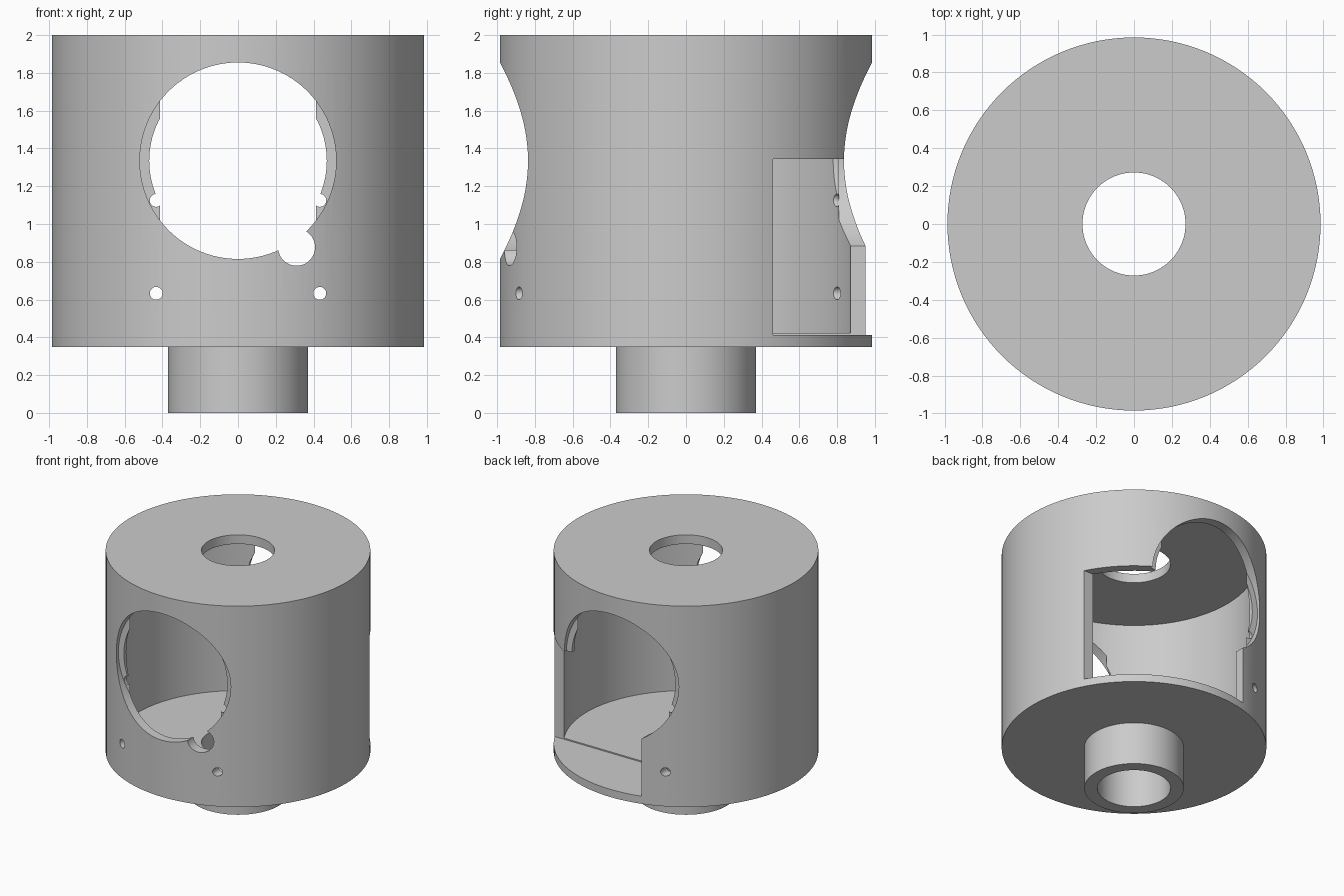
import bpy, bmesh, math
from mathutils import Matrix, Vector

cube = bpy.data.objects.get("Cube")
if cube:
    bpy.data.objects.remove(cube, do_unlink=True)

# Main dimensions
R_OUT, R_IN, R_BORE, R_NECK = 0.985, 0.91, 0.272, 0.37
Z_BASE, Z_FLOOR, Z_CEIL, Z_TOP = 0.35, 0.423, 1.925, 2.0
WINDOW_Z, LEDGE_Y = 1.335, 0.81

grey = bpy.data.materials.new("plain_grey")
grey.use_nodes = True
colour = (0.6, 0.6, 0.6, 1)
grey.diffuse_color = colour
grey.node_tree.nodes["Principled BSDF"].inputs["Base Color"].default_value = colour


def make_object(name, bm):
    bmesh.ops.recalc_face_normals(bm, faces=bm.faces)
    mesh = bpy.data.meshes.new(name)
    bm.to_mesh(mesh)
    bm.free()
    mesh.materials.append(grey)
    obj = bpy.data.objects.new(name, mesh)
    bpy.context.collection.objects.link(obj)
    return obj


def lathe(name, profile, steps=128):
    bm = bmesh.new()
    verts = [bm.verts.new((r, 0, z)) for r, z in profile]
    edges = [bm.edges.new((verts[i - 1], verts[i])) for i in range(len(verts))]
    bmesh.ops.spin(bm, geom=verts + edges, cent=(0, 0, 0), axis=(0, 0, 1),
                   angle=math.tau, steps=steps, use_duplicate=False)
    bmesh.ops.remove_doubles(bm, verts=bm.verts, dist=0.0001)
    return make_object(name, bm)


def rod_cutter(x, z, radius, y0, y1, segments=96):
    bm = bmesh.new()
    place = Matrix.Translation((x, (y0 + y1) / 2, z)) @ Matrix.Rotation(math.pi / 2, 4, "X")
    bmesh.ops.create_cone(bm, cap_ends=True, segments=segments, radius1=radius,
                          radius2=radius, depth=abs(y1 - y0), matrix=place)
    return make_object("rod_cutter", bm)


def box_cutter(low, high):
    low, high = Vector(low), Vector(high)
    bm = bmesh.new()
    place = Matrix.Translation((low + high) / 2) @ Matrix.Diagonal((*(high - low), 1))
    bmesh.ops.create_cube(bm, size=1, matrix=place)
    return make_object("box_cutter", bm)


# Hollow drum with floor, ceiling and bored neck
housing = lathe("drum_housing", [
    (R_BORE, 0), (R_NECK, 0), (R_NECK, Z_BASE), (R_OUT, Z_BASE),
    (R_OUT, Z_TOP), (R_BORE, Z_TOP), (R_BORE, Z_CEIL), (R_IN, Z_CEIL),
    (R_IN, Z_FLOOR), (R_BORE, Z_FLOOR)])

# Front and back windows: a through hole with a wider recess outside
cutters = [rod_cutter(0, WINDOW_Z, 0.47, -1.2, 1.2)]
for side in (-1, 1):
    cutters.append(rod_cutter(0, WINDOW_Z, 0.52, side * LEDGE_Y, side * 1.3))

# Screw holes through both walls
for x in (-0.433, 0.433):
    for z in (0.633, 1.125):
        cutters.append(rod_cutter(x, z, 0.034, -1.1, 1.1, 32))

# Round notch beside the front window
cutters.append(rod_cutter(0.31, 0.877, 0.098, -1.15, -0.6, 48))

# Rectangular opening at the back corner
cutters.append(box_cutter((-0.26, 0.46, 0.413), (1.4, 1.4, 1.345)))

for cutter in cutters:
    cutter.hide_render = True
    mod = housing.modifiers.new("cut", "BOOLEAN")
    mod.operation, mod.solver, mod.object = "DIFFERENCE", "EXACT", cutter

bpy.ops.object.select_all(action="DESELECT")
bpy.context.view_layer.objects.active = housing
housing.select_set(True)
for mod in list(housing.modifiers):
    bpy.ops.object.modifier_apply(modifier=mod.name)
for cutter in cutters:
    bpy.data.objects.remove(cutter, do_unlink=True)

bpy.ops.object.shade_smooth_by_angle(angle=math.radians(30))
